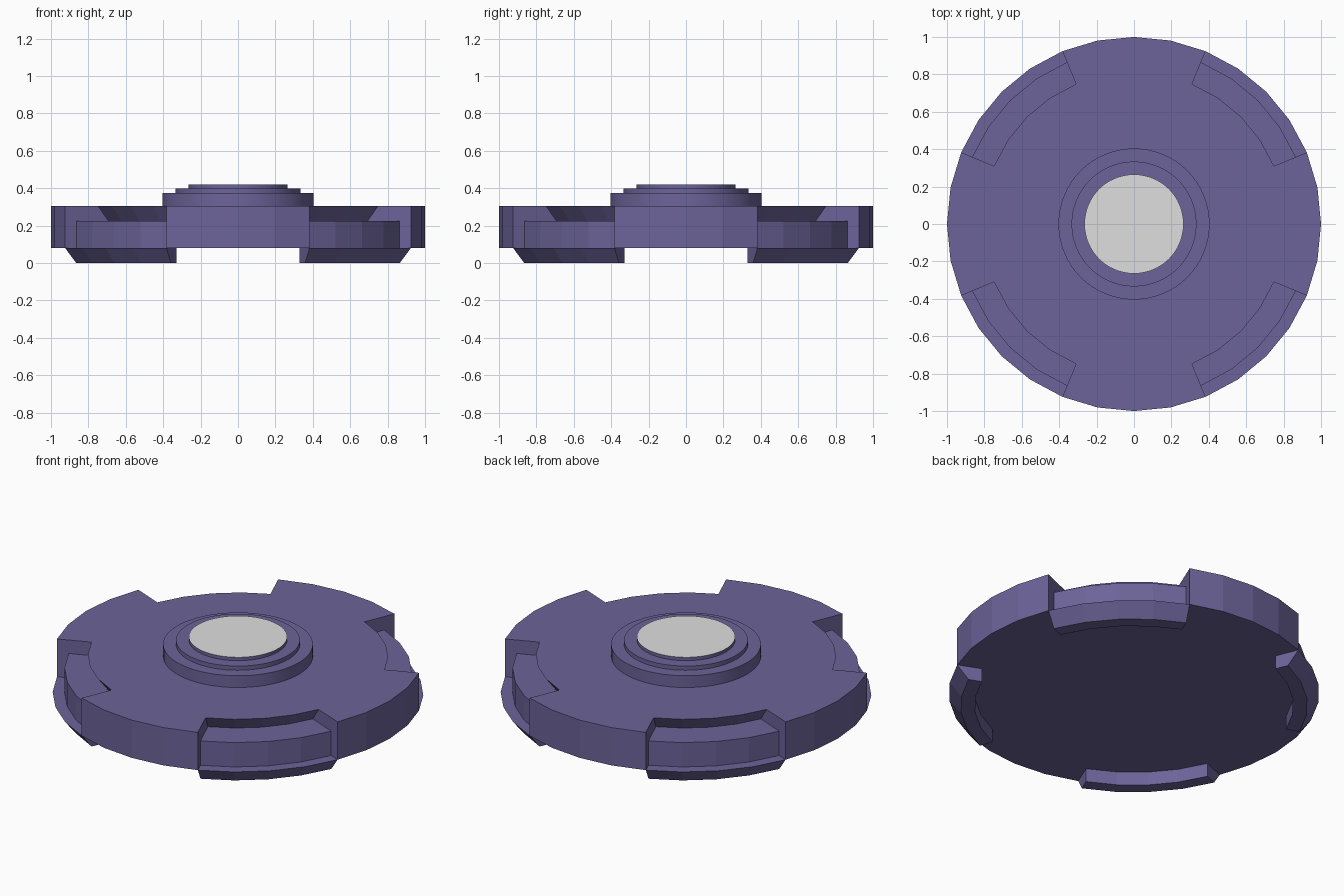
import bpy, bmesh
from math import cos, sin, radians

cube = bpy.data.objects.get("Cube")
if cube:
    bpy.data.objects.remove(cube, do_unlink=True)


def material(name, color):
    m = bpy.data.materials.new(name)
    m.use_nodes = True
    m.diffuse_color = color
    m.node_tree.nodes["Principled BSDF"].inputs["Base Color"].default_value = color
    return m


purple = material("dusty purple", (0.15, 0.127, 0.32, 1))
grey = material("light grey", (0.74, 0.74, 0.74, 1))


def finish(bm, name):
    bmesh.ops.recalc_face_normals(bm, faces=bm.faces)
    mesh = bpy.data.meshes.new(name)
    bm.to_mesh(mesh)
    bm.free()
    mesh.materials.append(purple)
    obj = bpy.data.objects.new(name, mesh)
    bpy.context.collection.objects.link(obj)
    return obj


def arcs(name, profile, steps=4):
    """Sweep a closed (radius, height) profile through the four diagonal arcs."""
    bm = bmesh.new()
    for quarter in range(4):
        rings = []
        for i in range(steps + 1):
            a = radians(90 * quarter + 22.5 + 45 * i / steps)
            rings.append([bm.verts.new((r * cos(a), r * sin(a), z)) for r, z in profile])
        bm.faces.new(rings[0])
        bm.faces.new(rings[-1])
        for p, q in zip(rings, rings[1:]):
            for j in range(len(profile)):
                k = (j + 1) % len(profile)
                bm.faces.new((p[j], p[k], q[k], q[j]))
    return finish(bm, name)


def turned(name, profile, sides):
    """Solid of stacked rings with flat ends."""
    bm = bmesh.new()
    rings = [[bm.verts.new((r * cos(radians(360 * i / sides)),
                            r * sin(radians(360 * i / sides)), z))
              for i in range(sides)] for r, z in profile]
    for p, q in zip(rings, rings[1:]):
        for i in range(sides):
            k = (i + 1) % sides
            bm.faces.new((p[i], p[k], q[k], q[i]))
    bm.faces.new(rings[0])
    bm.faces.new(rings[-1])
    return finish(bm, name)


# Main disc with four undercut rim notches
disc = turned("disc", [(1, 0.08), (1, 0.305)], 32)
cutter = arcs("notch_cutter", [(0.81, 0.305), (0.81, 0.4), (1.1, 0.4), (1.1, 0),
                               (0.936, 0), (0.936, 0.225), (0.75, 0.225)])
cutter.hide_render = True
cut = disc.modifiers.new("notches", 'BOOLEAN')
cut.operation = 'DIFFERENCE'
cut.solver = 'EXACT'
cut.object = cutter
bpy.context.view_layer.objects.active = disc
bpy.ops.object.modifier_apply(modifier=cut.name)
bpy.data.objects.remove(cutter, do_unlink=True)

# Bevelled tabs under the notches
arcs("rim_tabs", [(1, 0.08), (0.936, 0), (0.86, 0), (0.86, 0.08)])

# Stepped hub with a grey top
hub = turned("hub", [(0.404, 0.3), (0.404, 0.375), (0.334, 0.375), (0.334, 0.4),
                     (0.265, 0.4), (0.265, 0.42)], 64)
hub.data.materials.append(grey)
for face in hub.data.polygons:
    if face.center.z > 0.415:
        face.material_index = 1
bpy.ops.object.select_all(action='DESELECT')
hub.select_set(True)
bpy.context.view_layer.objects.active = hub
bpy.ops.object.shade_smooth_by_angle(angle=radians(30))
